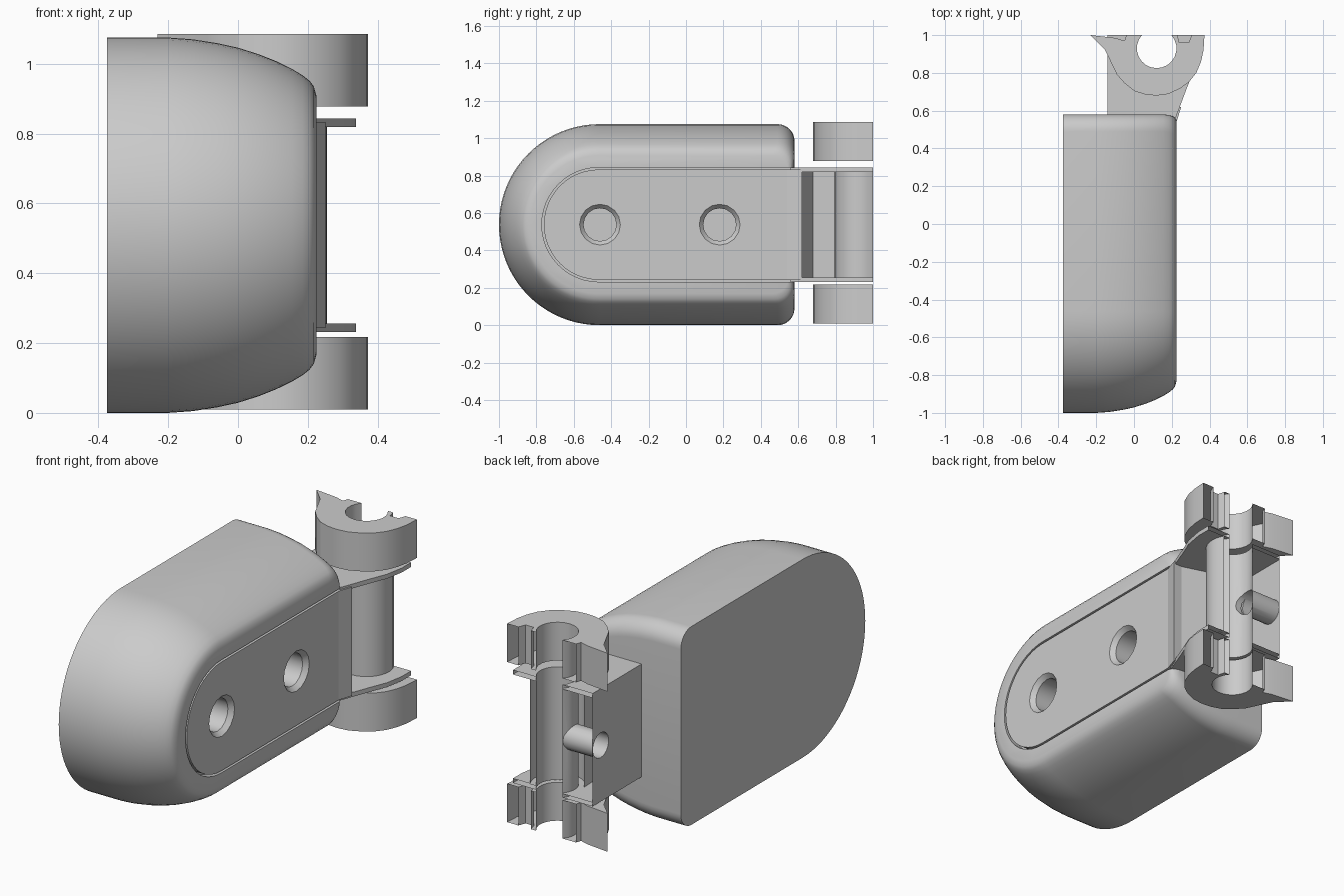
import bpy, bmesh, math
from mathutils import Matrix

cube = bpy.data.objects.get("Cube")
if cube:
    bpy.data.objects.remove(cube, do_unlink=True)

grey = bpy.data.materials.new("plain_grey")
grey.use_nodes = True
COLOUR = (0.6, 0.6, 0.6, 1)
grey.diffuse_color = COLOUR
grey.node_tree.nodes["Principled BSDF"].inputs["Base Color"].default_value = COLOUR

MID = 0.5375                    # height of the mirror plane
BORE = (0.12, 0.93)             # hinge axis in plan


def arc(cx, cy, r, a0, a1, n):
    angles = [math.radians(a0 + (a1 - a0) * i / n) for i in range(n + 1)]
    return [(cx + r * math.cos(a), cy + r * math.sin(a)) for a in angles]


def loft(name, rings):
    """Closed skin through rings with equal point counts."""
    bm = bmesh.new()
    loops = [[bm.verts.new(p) for p in ring] for ring in rings]
    n = len(loops[0])
    for a, b in zip(loops, loops[1:]):
        for i in range(n):
            j = (i + 1) % n
            bm.faces.new((a[i], a[j], b[j], b[i]))
    bm.faces.new(loops[0][::-1])
    bm.faces.new(loops[-1])
    bmesh.ops.recalc_face_normals(bm, faces=bm.faces)
    mesh = bpy.data.meshes.new(name)
    bm.to_mesh(mesh)
    bm.free()
    obj = bpy.data.objects.new(name, mesh)
    bpy.context.collection.objects.link(obj)
    mesh.materials.append(grey)
    return obj


def prism(name, outline, z0, z1, chamfer_z=None):
    return loft(name, [[(x, y, z) for x, y in outline] for z in (z0, z1)])


def drum(name, steps, y, z, sides=16):
    """Round bar along x; steps are (x, radius)."""
    return loft(name, [[(x, p, q) for p, q in arc(y, z, r, 0, 360 - 360 / sides, sides - 1)]
                       for x, r in steps])


def cut(obj, cutters):
    for c in cutters:
        mod = obj.modifiers.new("cut", 'BOOLEAN')
        mod.object, mod.operation, mod.solver = c, 'DIFFERENCE', 'EXACT'
    bpy.context.view_layer.update()
    graph = bpy.context.evaluated_depsgraph_get()
    mesh = bpy.data.meshes.new_from_object(obj.evaluated_get(graph))
    obj.modifiers.clear()
    obj.data = mesh
    for c in cutters:
        bpy.data.objects.remove(c, do_unlink=True)


def open_back(obj):
    """Remove the faces lying in the rear cut plane."""
    bm = bmesh.new()
    bm.from_mesh(obj.data)
    rear = [f for f in bm.faces if all(v.co.y > 0.9985 for v in f.verts)]
    bmesh.ops.delete(bm, geom=rear, context='FACES')
    bm.to_mesh(obj.data)
    bm.free()


def smooth(obj, degrees=30):
    bpy.ops.object.select_all(action='DESELECT')
    obj.select_set(True)
    bpy.context.view_layer.objects.active = obj
    bpy.ops.object.shade_smooth_by_angle(angle=math.radians(degrees))


# Body: half-stadium outline, shrinking towards its outer face
def body_ring(x, inset, back):
    r, corner, end = MID - inset, 0.09, 0.58 - back
    pts = arc(-0.4625, MID, r, 90, 270, 40)
    pts += arc(end - corner, MID - r + corner, corner, -90, 0, 8)
    pts += arc(end - corner, MID + r - corner, corner, 0, 90, 8)
    return [(x, y, z) for y, z in pts]


body = loft("body_shell", [body_ring(*s) for s in (
    (-0.375, 0, 0), (-0.2, 0, 0), (-0.13, 0.005, 0), (-0.06, 0.016, 0), (0, 0.029, 0),
    (0.06, 0.048, 0), (0.11, 0.068, 0), (0.155, 0.09, 0), (0.185, 0.108, 0.003),
    (0.205, 0.124, 0.01), (0.217, 0.14, 0.018), (0.225, 0.168, 0.03))])


# Inset side plate with a thin gap around it
def plate_outline(r, end):
    return arc(-0.465, MID, r, 90, 270, 24) + [(end, MID - r), (end, MID + r)]


def slab(name, r, end, x0, x1):
    return loft(name, [[(x, y, z) for y, z in plate_outline(r, end)] for x in (x0, x1)])


def screw_holes():
    return [drum("hole_cutter", ((0.0, 0.088), (0.2, 0.088), (0.226, 0.11), (0.3, 0.11)), y, MID)
            for y in (-0.46, 0.18)]


cut(body, [slab("slot_cutter", 0.306, 0.7, 0.18, 0.3)] + screw_holes())
smooth(body)
plate = slab("side_plate", 0.295, 0.6, 0.17, 0.225)
cut(plate, screw_holes())
smooth(plate)

# Flared lip at the rear end of the plate
lip = [(0.225, 0.54), (0.25, 0.62), (0.19, 0.62), (0.19, 0.54)]
prism("plate_lip", lip, MID - 0.295, MID + 0.295)

# Hinge web and half barrel, pierced by a cross hole
bore = arc(*BORE, 0.105, 41.8, -221.8, 16)
web = prism("hinge_web", [(-0.14, 0.56), (0.2, 0.56), (0.2, 0.62), (0.0, 0.68)]
            + arc(*BORE, 0.135, 200, 391.2, 14) + bore + [(-0.14, 1.0)],
            MID - 0.285, MID + 0.285)
cut(web, [drum("cross_hole_cutter", ((-0.2, 0.068), (0.1, 0.068)), 0.93, MID)])
open_back(web)
smooth(web)

# Flanges and clamps, mirrored above and below the middle
flange = [(-0.14, 0.56), (0.22, 0.56), (0.28, 0.72), (0.32, 0.82), (0.338, 0.92), (0.338, 1.0)]
flange += bore + [(-0.14, 1.0)]
clamp = [(-0.23, 1.0), (-0.155, 0.925), (-0.09, 0.79), (-0.05, 0.745), (0.0, 0.705), (0.06, 0.685),
         (0.12, 0.68), (0.18, 0.688), (0.24, 0.715), (0.29, 0.75), (0.33, 0.80), (0.355, 0.86),
         (0.368, 0.92), (0.373, 1.0), (0.305, 1.0), (0.29, 0.96), (0.24, 0.96), (0.23, 1.0)]
clamp += bore + [(-0.04, 1.0), (-0.05, 0.97), (-0.1, 0.985)]
for label, side in (("upper", 1), ("lower", -1)):
    parts = [prism(label + "_flange", flange, MID + side * 0.282, MID + side * 0.306),
             prism(label + "_clamp", clamp, MID + side * 0.33, MID + side * 0.538)]
    # The clamps sit slightly high relative to the body
    for p in parts:
        p.data.transform(Matrix.Translation((0, 0, 0.01 if p is parts[1] else 0)))
        open_back(p)
        smooth(p, 20)
